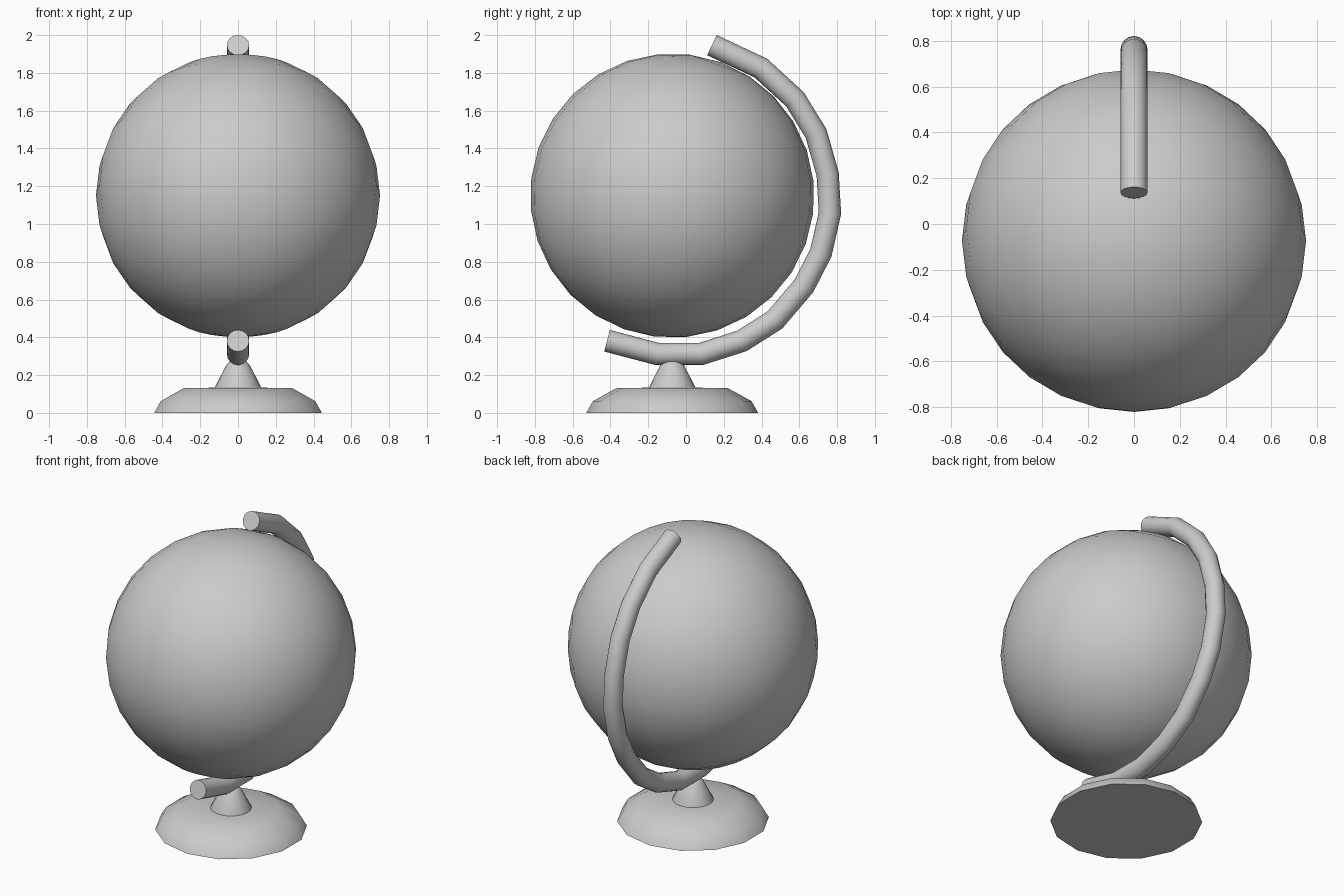
import bpy, bmesh, math
from mathutils import Vector

if "Cube" in bpy.data.objects:
    bpy.data.objects.remove(bpy.data.objects["Cube"])

CY = -0.073  # globe and stand axis


def make_object(name, bm, angle=50):
    bmesh.ops.recalc_face_normals(bm, faces=bm.faces)
    mesh = bpy.data.meshes.new(name)
    bm.to_mesh(mesh)
    bm.free()
    ob = bpy.data.objects.new(name, mesh)
    bpy.context.collection.objects.link(ob)
    bpy.ops.object.select_all(action='DESELECT')
    ob.select_set(True)
    bpy.context.view_layer.objects.active = ob
    bpy.ops.object.shade_smooth_by_angle(angle=math.radians(angle))
    return ob


def skin(name, rings, angle=50):
    """Join equal-sized rings of points and cap both ends."""
    bm = bmesh.new()
    loops = [[bm.verts.new(p) for p in ring] for ring in rings]
    n = len(loops[0])
    for a, b in zip(loops, loops[1:]):
        for i in range(n):
            j = (i + 1) % n
            bm.faces.new((a[i], a[j], b[j], b[i]))
    bm.faces.new(loops[0])
    bm.faces.new(loops[-1])
    return make_object(name, bm, angle)


def lathe(name, profile, n):
    rings = [[(r * math.sin(2 * math.pi * i / n), CY + r * math.cos(2 * math.pi * i / n), z)
              for i in range(n)] for r, z in profile]
    return skin(name, rings)


# Tilted globe
bm = bmesh.new()
bmesh.ops.create_uvsphere(bm, u_segments=28, v_segments=14, radius=0.752)
globe = make_object("globe", bm)
globe.location = (0, CY, 1.15)
globe.rotation_euler = (math.radians(-20), 0, 0)

# Curved arm: tube with mitred joints along a path in the y-z plane
path = [Vector((0, y, z)) for y, z in [
    (0.137, 1.947), (0.397, 1.825), (0.577, 1.66), (0.688, 1.48), (0.75, 1.265),
    (0.762, 1.058), (0.714, 0.847), (0.624, 0.672), (0.471, 0.492), (0.296, 0.381),
    (0.079, 0.312), (-0.153, 0.312), (-0.418, 0.382)]]
R, N = 0.059, 16
rings = []
for k, p in enumerate(path):
    d_in = (p - path[k - 1]).normalized() if k else (path[1] - p).normalized()
    d_out = (path[k + 1] - p).normalized() if k < len(path) - 1 else d_in
    t = (d_in + d_out).normalized()
    side = t.cross(Vector((1, 0, 0))) / t.dot(d_in)
    rings.append([p + R * (math.cos(2 * math.pi * i / N) * Vector((1, 0, 0))
                           + math.sin(2 * math.pi * i / N) * side) for i in range(N)])
skin("arm", rings)

# Base disc and conical neck
lathe("base", [(0.455, 0), (0.42, 0.062), (0.295, 0.131), (0.1, 0.134)], 14)
lathe("neck", [(0.127, 0.12), (0.125, 0.131), (0.064, 0.25), (0.045, 0.272), (0.02, 0.281)], 20)
